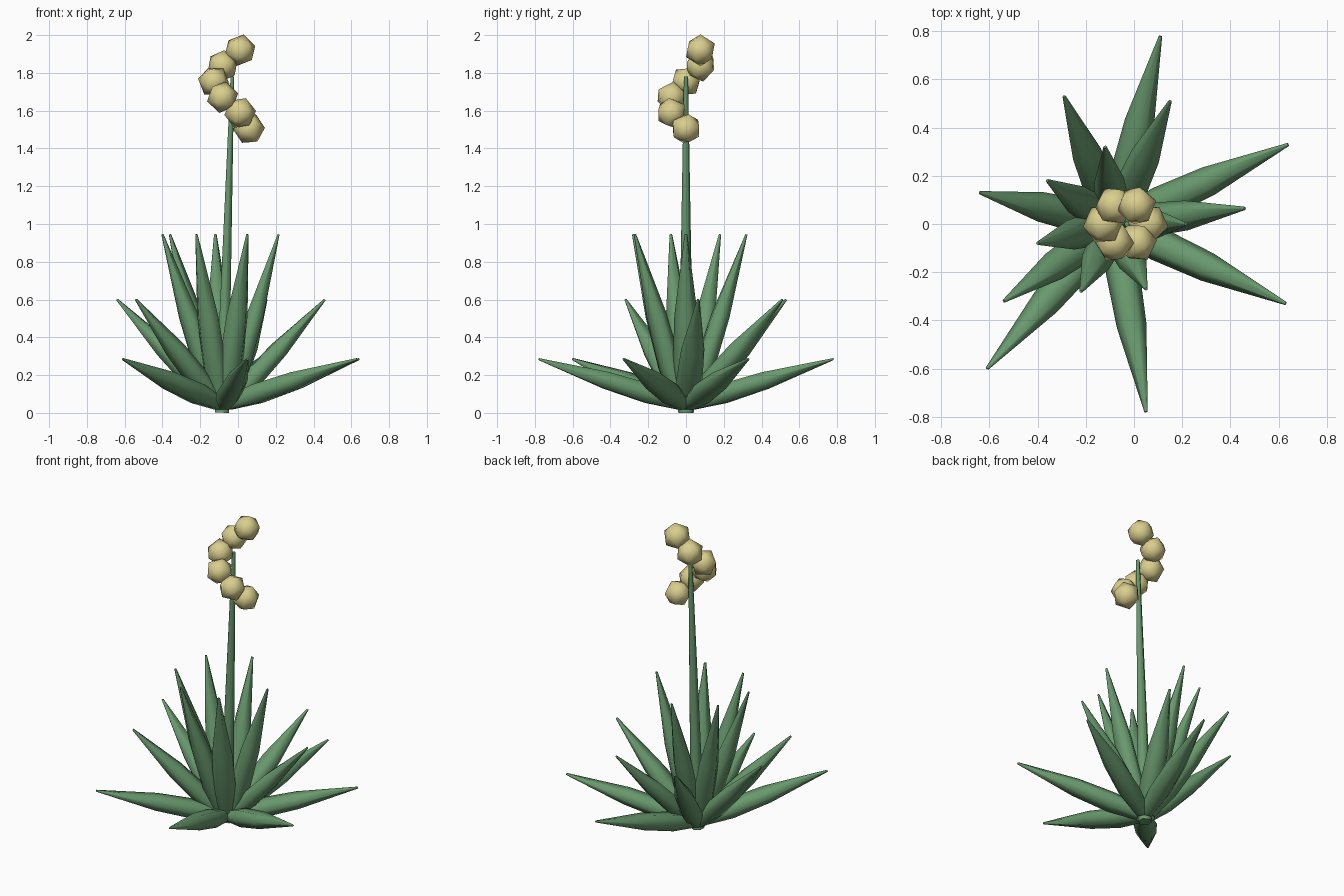
import bpy, bmesh, math, random
from mathutils import Vector, Euler

random.seed(4)
cube = bpy.data.objects.get("Cube")
if cube:
    bpy.data.objects.remove(cube, do_unlink=True)


def material(name, rgb):
    mat = bpy.data.materials.new(name)
    mat.use_nodes = True
    mat.diffuse_color = (*rgb, 1)
    mat.node_tree.nodes["Principled BSDF"].inputs["Base Color"].default_value = (*rgb, 1)
    return mat


GREEN = material("leaf green", (0.14, 0.32, 0.155))
CREAM = material("blossom cream", (0.70, 0.62, 0.27))


def finish(bm, name, mat):
    bmesh.ops.recalc_face_normals(bm, faces=bm.faces)
    for f in bm.faces:
        f.smooth = len(f.verts) <= 4
    mesh = bpy.data.meshes.new(name)
    bm.to_mesh(mesh)
    bm.free()
    mesh.materials.append(mat)
    obj = bpy.data.objects.new(name, mesh)
    bpy.context.scene.collection.objects.link(obj)
    return obj


def spike(name, start, tip, profile, flat=1.0, sides=6):
    """Tapered solid from start to tip; profile holds (fraction, radius) pairs."""
    start, tip = Vector(start), Vector(tip)
    axis = (tip - start).normalized()
    out = Vector((axis.x, axis.y, 0)).normalized()
    across = Vector((-out.y, out.x, 0))
    up = axis.cross(across).normalized()
    across = up.cross(axis).normalized()
    bm = bmesh.new()
    rings = []
    for t, r in profile:
        c = start.lerp(tip, t)
        ring = []
        for i in range(sides):
            a = math.tau * i / sides
            ring.append(bm.verts.new(c + across * (r * math.cos(a)) + up * (r * flat * math.sin(a))))
        rings.append(ring)
    for lo, hi in zip(rings, rings[1:]):
        for i in range(sides):
            j = (i + 1) % sides
            bm.faces.new((lo[i], lo[j], hi[j], hi[i]))
    bm.faces.new(rings[0])
    bm.faces.new(rings[-1])
    return finish(bm, name, GREEN)


# Leaf rosette in three tiers: tip height and tip positions
CENTRE = Vector((-0.08, 0, 0.05))
LEAF = [(0, 0.046), (0.22, 0.070), (0.52, 0.062), (1, 0.007)]
TIERS = {
    "lower": (0.285, [(0.11, 0.78), (0.64, 0.33), (0.63, -0.33), (0.05, -0.78), (-0.61, -0.60)]),
    "middle": (0.60, [(-0.64, 0.13), (-0.29, 0.53), (0.15, 0.51), (0.46, 0.065), (-0.54, -0.32)]),
    "upper": (0.945, [(-0.12, 0.32), (-0.36, 0.18), (-0.40, -0.08),
                      (-0.22, -0.28), (0.05, -0.27), (0.215, 0.0)]),
}
for tier, (height, tips) in TIERS.items():
    for x, y in tips:
        tip = Vector((x, y, height))
        outward = tip - CENTRE
        outward.z = 0
        spike(tier + "_leaf", CENTRE + outward.normalized() * 0.035, tip, LEAF, flat=0.84)

# Flower stalk
spike("flower_stalk", (-0.085, 0, 0.001), (-0.03, 0, 1.78), [(0, 0.042), (1, 0.011)])

# Blossoms winding up the stalk
for i in range(6):
    a = -i * math.tau / 6
    bm = bmesh.new()
    bmesh.ops.create_icosphere(bm, subdivisions=1, radius=0.085)
    turn = Euler([random.uniform(0, math.tau) for _ in range(3)])
    bmesh.ops.rotate(bm, verts=bm.verts, matrix=turn.to_matrix())
    blossom = finish(bm, "blossom", CREAM)
    blossom.location = (-0.035 + 0.093 * math.cos(a), 0.088 * math.sin(a), 1.505 + 0.083 * i)
